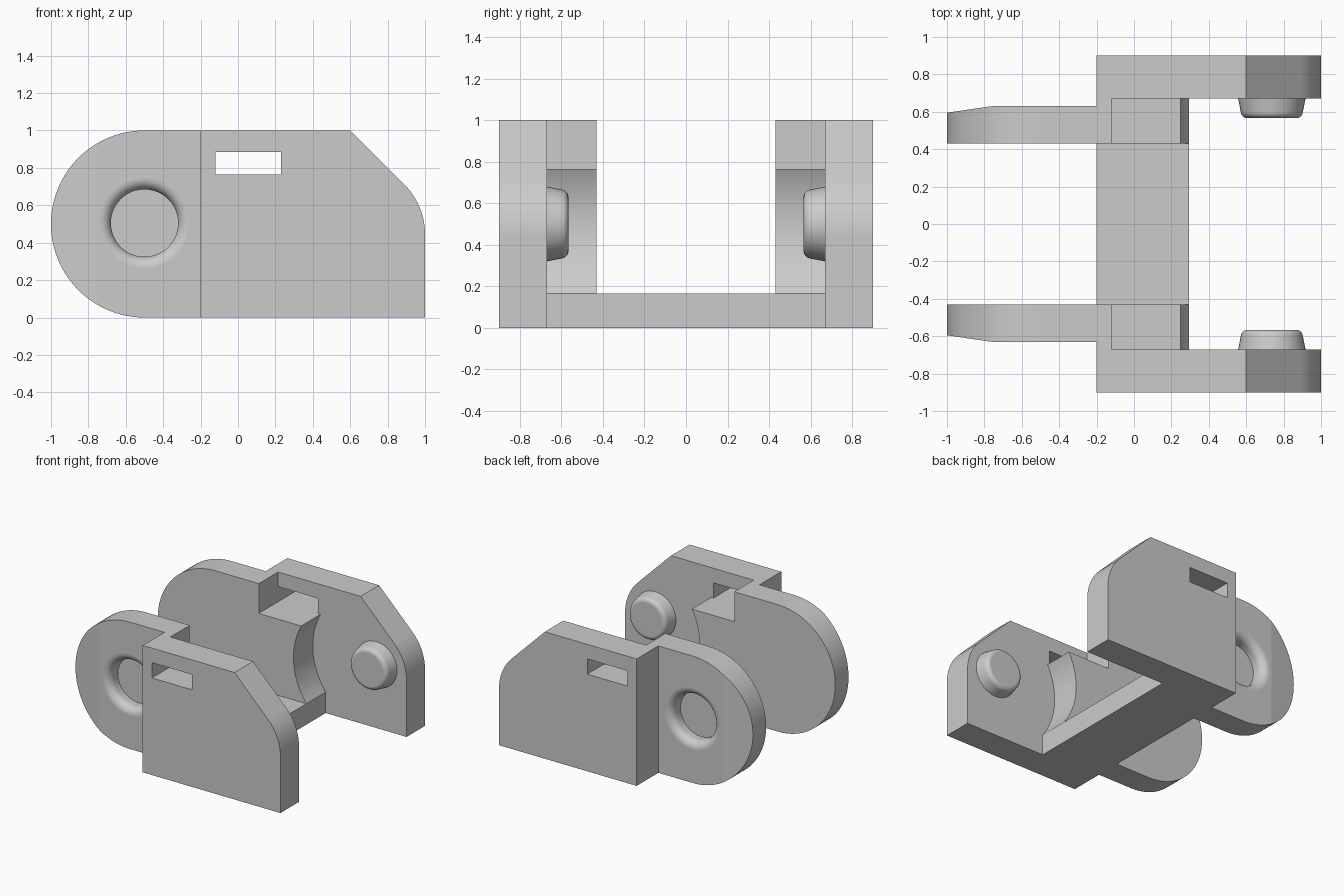
import bpy, bmesh
from math import sin, cos, radians, atan2, degrees, hypot, pi
from mathutils import Vector, Matrix

cube = bpy.data.objects.get("Cube")
if cube:
    bpy.data.objects.remove(cube, do_unlink=True)

grey = bpy.data.materials.new("plain_grey")
grey.use_nodes = True
grey.diffuse_color = (0.6, 0.6, 0.6, 1)
grey.node_tree.nodes["Principled BSDF"].inputs["Base Color"].default_value = (0.6, 0.6, 0.6, 1)


def finish(name, bm):
    bmesh.ops.recalc_face_normals(bm, faces=bm.faces[:])
    mesh = bpy.data.meshes.new(name)
    bm.to_mesh(mesh)
    bm.free()
    mesh.materials.append(grey)
    obj = bpy.data.objects.new(name, mesh)
    bpy.context.collection.objects.link(obj)
    return obj


def arc(cx, cz, r, a0, a1, n):
    angles = [radians(a0 + (a1 - a0) * i / n) for i in range(n + 1)]
    return [(cx + r * cos(a), cz + r * sin(a)) for a in angles]


def prism(name, points, low, high, axis="y"):
    """Extrude an outline: (x, z) along y, or (x, y) along z."""
    bm = bmesh.new()
    place = (lambda p, q, t: (p, t, q)) if axis == "y" else (lambda p, q, t: (p, q, t))
    face = bm.faces.new([bm.verts.new(place(p, q, low)) for p, q in points])
    grown = bmesh.ops.extrude_face_region(bm, geom=[face])["geom"]
    bmesh.ops.translate(bm, verts=[v for v in grown if isinstance(v, bmesh.types.BMVert)],
                        vec=Vector(place(0, 0, high - low)))
    return finish(name, bm)


def box(name, x0, x1, y0, y1, z0, z1):
    return prism(name, [(x0, z0), (x1, z0), (x1, z1), (x0, z1)], y0, y1)


def lathe(name, profile, x, y, z):
    """Spin (radius, depth) points about an axis running toward -y."""
    bm = bmesh.new()
    verts = [bm.verts.new((r, -d, 0)) for r, d in profile]
    edges = [bm.edges.new(pair) for pair in zip(verts, verts[1:])]
    bmesh.ops.spin(bm, geom=verts + edges, cent=(0, 0, 0), axis=(0, 1, 0),
                   angle=2 * pi, steps=48)
    bmesh.ops.remove_doubles(bm, verts=bm.verts[:], dist=0.0005)
    bmesh.ops.transform(bm, matrix=Matrix.Translation((x, y, z)), verts=bm.verts[:])
    return finish(name, bm)


def apply(obj, modifier):
    bpy.ops.object.select_all(action="DESELECT")
    bpy.context.view_layer.objects.active = obj
    obj.select_set(True)
    bpy.ops.object.modifier_apply(modifier=modifier.name)


def combine(obj, other, operation):
    mod = obj.modifiers.new("combine", "BOOLEAN")
    mod.operation, mod.object, mod.solver = operation, other, "EXACT"
    apply(obj, mod)
    bpy.data.objects.remove(other, do_unlink=True)


def mirror_sides(obj):
    mod = obj.modifiers.new("other_side", "MIRROR")
    mod.use_axis = (False, True, False)
    apply(obj, mod)


def smooth(obj):
    bpy.ops.object.select_all(action="DESELECT")
    bpy.context.view_layer.objects.active = obj
    obj.select_set(True)
    bpy.ops.object.shade_smooth_by_angle(angle=radians(30))
    # Broad side faces stay perfectly flat
    for face in obj.data.polygons:
        if abs(face.normal.y) > 0.95 and face.area > 0.05:
            face.use_smooth = False
    mod = obj.modifiers.new("clean_shading", "WEIGHTED_NORMAL")
    mod.keep_sharp = True


FLOOR_TOP, NOTCH, FRONT, STEP = 0.165, 0.765, 0.295, -0.2
PIN_X, MID = 0.737, 0.5

# Inner arm: round end, notched top and a concave edge around the pin
low_a = degrees(atan2(FLOOR_TOP - MID, FRONT - PIN_X)) % 360
high_a = degrees(atan2(NOTCH - MID, 0.25 - PIN_X)) % 360
radius = hypot(FRONT - PIN_X, FLOOR_TOP - MID)
outline = [(FRONT, 0)] + arc(PIN_X, MID, radius, low_a, high_a, 16)
outline += [(-0.12, NOTCH), (-0.12, 1)] + arc(-0.5, MID, 0.5, 90, 270, 40)
body = prism("link_body", outline, 0.43, 0.7)

# Step and tapered tip on the arm's outer face
relief = [(-1.2, 0.566), (-0.76, 0.63), (STEP, 0.63), (STEP, 0.8), (-1.2, 0.8)]
combine(body, prism("arm_relief", relief, -0.1, 1.1, "z"), "DIFFERENCE")

# Round socket with a soft lip
lip = [(r, d) for r, d in arc(0.24, 0.06, 0.06, 180, 270, 8)]
socket = [(0, 0.105), (0.18, 0.105)] + lip + [(0.25, -0.05), (0, -0.05)]
combine(body, lathe("socket_cutter", socket, -0.5, 0.63, 0.505), "DIFFERENCE")

# Outer plate with a clipped, rounded corner and a slot
outline = [(STEP, 0), (1, 0)] + arc(0.625, 0.445, 0.375, 0, 45, 12) + [(0.6, 1), (STEP, 1)]
plate = prism("outer_plate", outline, 0.67, 0.9)
combine(plate, box("slot_cutter", -0.12, 0.23, 0.6, 1, NOTCH, 0.885), "DIFFERENCE")
combine(body, plate, "UNION")

# Floor bridging the two sides; open at the middle before mirroring
combine(body, box("floor", STEP, FRONT, 0, 0.5, 0, FLOOR_TOP), "UNION")
bm = bmesh.new()
bm.from_mesh(body.data)
middle = [f for f in bm.faces if all(abs(v.co.y) < 0.001 for v in f.verts)]
bmesh.ops.delete(bm, geom=middle, context="FACES")
bm.to_mesh(body.data)
bm.free()
mirror_sides(body)
smooth(body)

# Hinge pins on the inner faces of the plates
rounded = arc(0.13, 0.068, 0.036, 10, 90, 8)
pins = lathe("hinge_pins", [(0.18, 0)] + rounded + [(0, 0.104)], PIN_X, 0.67, MID)
bm = bmesh.new()
bm.from_mesh(pins.data)
bmesh.ops.recalc_face_normals(bm, faces=bm.faces[:])
# The open base must leave the tip facing inward
tip = min(bm.faces, key=lambda f: f.calc_center_median().y)
if tip.normal.y > 0:
    bmesh.ops.reverse_faces(bm, faces=bm.faces[:])
bm.to_mesh(pins.data)
bm.free()
mirror_sides(pins)
smooth(pins)
